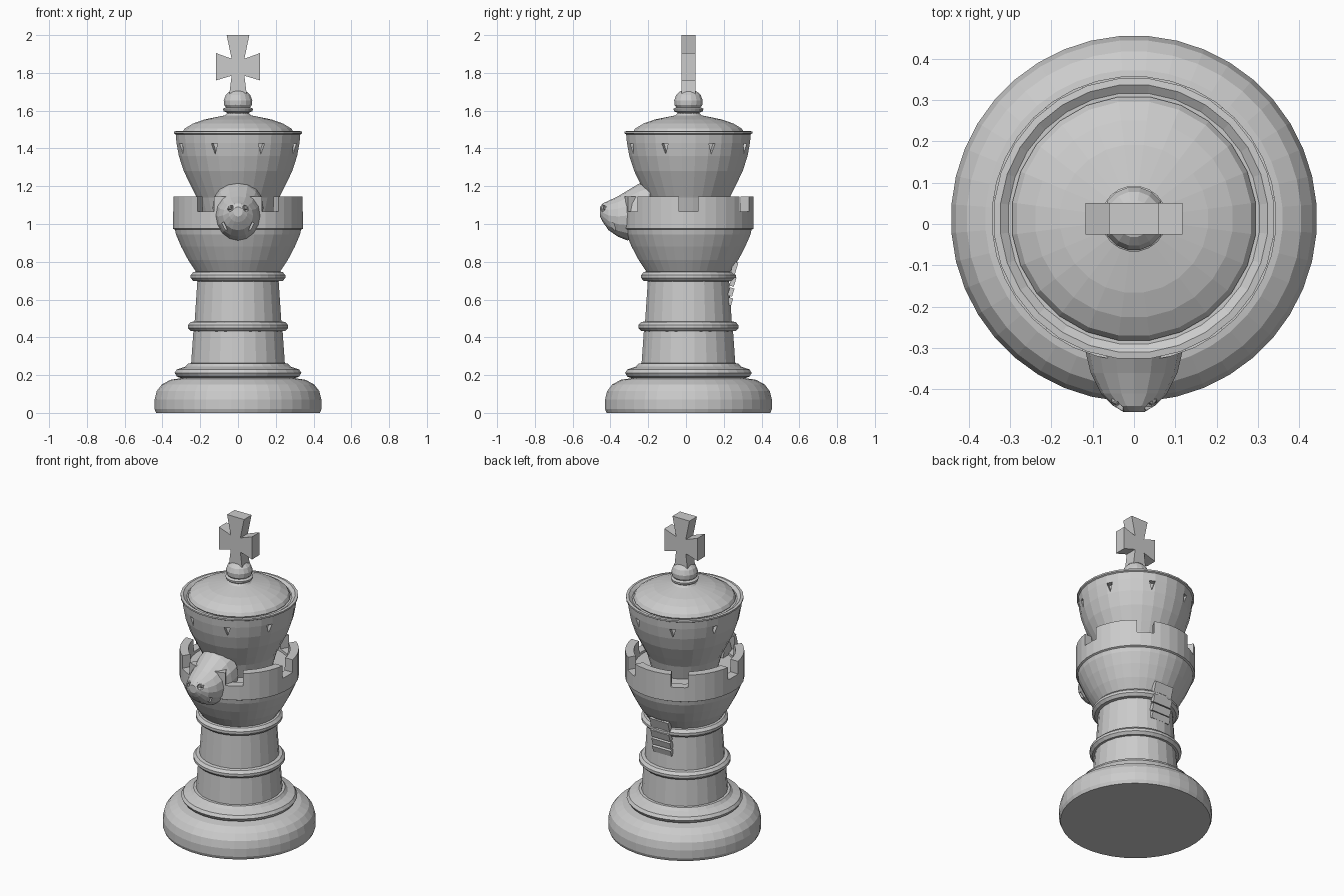
import bpy, bmesh, math
from mathutils import Matrix, Vector

if "Cube" in bpy.data.objects:
    bpy.data.objects.remove(bpy.data.objects["Cube"])

CY = 0.013  # y of the turning axis
AXIS = Matrix.Translation((0, CY, 0))

stone = bpy.data.materials.new("grey_stone")
stone.use_nodes = True
GREY = (0.6, 0.6, 0.6, 1)
stone.diffuse_color = GREY
stone.node_tree.nodes["Principled BSDF"].inputs["Base Color"].default_value = GREY


def finish(name, bm):
    bmesh.ops.recalc_face_normals(bm, faces=bm.faces)
    mesh = bpy.data.meshes.new(name)
    bm.to_mesh(mesh)
    bm.free()
    mesh.materials.append(stone)
    obj = bpy.data.objects.new(name, mesh)
    bpy.context.collection.objects.link(obj)
    return obj


def loft(name, rings):
    """Skin a list of rings of points and cap both ends."""
    bm = bmesh.new()
    loops = [[bm.verts.new(p) for p in ring] for ring in rings]
    n = len(loops[0])
    for a, b in zip(loops, loops[1:]):
        for i in range(n):
            j = (i + 1) % n
            bm.faces.new((a[i], a[j], b[j], b[i]))
    bm.faces.new(loops[0])
    bm.faces.new(loops[-1])
    return finish(name, bm)


def lathe(name, profile, sides):
    angles = [math.tau * (i + 0.5) / sides for i in range(sides)]
    return loft(name, [[(r * math.cos(a), CY + r * math.sin(a), z) for a in angles]
                       for r, z in profile])


def add_box(bm, size, matrix):
    bmesh.ops.create_cube(bm, size=1, matrix=matrix @ Matrix.Diagonal((*size, 1)))


def cut(obj, bm):
    """Subtract the cutter geometry and bake the result."""
    cutter = finish("cutter", bm)
    cutter.hide_render = True
    mod = obj.modifiers.new("cut", 'BOOLEAN')
    mod.object = cutter
    mod.solver = 'EXACT'
    mod.use_self = True
    graph = bpy.context.evaluated_depsgraph_get()
    obj.data = bpy.data.meshes.new_from_object(obj.evaluated_get(graph))
    obj.modifiers.clear()
    bpy.data.objects.remove(cutter)


# Base and shaft with its rings
lathe("base", [(0.435, 0), (0.443, 0.02), (0.443, 0.07), (0.432, 0.115),
               (0.405, 0.15), (0.36, 0.175), (0.28, 0.187)], 40)
lathe("base_ring", [(0.29, 0.18), (0.325, 0.192), (0.337, 0.212), (0.325, 0.23),
                    (0.28, 0.245), (0.265, 0.262), (0.22, 0.265)], 32)
lathe("shaft", [(0.256, 0.18), (0.237, 0.45), (0.233, 0.46), (0.213, 0.76)], 24)
for name, r, z in (("middle_ring", 0.266, 0.457), ("upper_ring", 0.252, 0.722)):
    lathe(name, [(r - 0.05, z - 0.026), (r - 0.015, z - 0.024), (r, z - 0.008),
                 (r, z + 0.008), (r - 0.015, z + 0.024), (r - 0.05, z + 0.03)], 32)

# Tower cup with a battlement wall
tower = lathe("tower_cup", [(0.2, 0.735), (0.225, 0.75), (0.265, 0.81), (0.302, 0.88),
                            (0.33, 0.945), (0.335, 0.97), (0.345, 0.975), (0.345, 1.145),
                            (0.295, 1.145), (0.29, 1.05), (0.15, 1.05)], 36)
bm = bmesh.new()
for k in range(6):
    add_box(bm, (0.15, 0.1, 0.2), AXIS @ Matrix.Rotation(k * math.tau / 6, 4, 'Z')
            @ Matrix.Translation((0.32, 0, 1.165)))
cut(tower, bm)

# Crown bowl with small wedge nicks under the rim
crown = lathe("crown_bowl", [(0.19, 1.03), (0.22, 1.14), (0.25, 1.2), (0.289, 1.28),
                             (0.315, 1.36), (0.328, 1.43), (0.332, 1.475), (0.341, 1.48),
                             (0.341, 1.49), (0.325, 1.492), (0.305, 1.478),
                             (0.2, 1.478)], 28)
bm = bmesh.new()
for k in range(8):
    turn = AXIS @ Matrix.Rotation((k + 0.5) * math.tau / 8, 4, 'Z')
    ends = [[bm.verts.new(turn @ Vector((x, y, z)))
             for y, z in ((-0.018, 1.425), (0.018, 1.425), (0, 1.37))]
            for x in (0.295, 0.4)]
    bm.faces.new(ends[0])
    bm.faces.new(ends[1])
    for i in range(3):
        j = (i + 1) % 3
        bm.faces.new((ends[0][i], ends[0][j], ends[1][j], ends[1][i]))
cut(crown, bm)

# Domed lid and finial
lathe("crown_lid", [(0.28, 1.465), (0.297, 1.485), (0.285, 1.505), (0.24, 1.532),
                    (0.18, 1.553), (0.11, 1.567), (0.07, 1.575), (0.055, 1.59)], 24)
lathe("finial_collar", [(0.055, 1.57), (0.06, 1.59), (0.078, 1.597), (0.08, 1.61),
                        (0.065, 1.618)], 20)
lathe("finial_ball", [(0.06, 1.61), (0.075, 1.63), (0.077, 1.655), (0.066, 1.683),
                      (0.045, 1.702), (0.015, 1.71)], 16)

# Flared cross on top
half = [(0.047, 1.68), (0.034, 1.785), (0.117, 1.76), (0.117, 1.905), (0.034, 1.875),
        (0.06, 2.0)]
outline = half + [(-x, z) for x, z in reversed(half)]
loft("cross", [[(x, y, z) for x, z in outline] for y in (CY - 0.038, CY + 0.038)])

# Animal head poking out of the front: y, centre height, half width, half height
sections = [(-0.19, 1.085, 0.135, 0.15), (-0.25, 1.07, 0.132, 0.143),
            (-0.31, 1.045, 0.117, 0.132), (-0.36, 1.04, 0.105, 0.107),
            (-0.41, 1.045, 0.08, 0.078), (-0.44, 1.06, 0.05, 0.05),
            (-0.455, 1.065, 0.025, 0.025)]
turns = [math.tau * i / 16 for i in range(16)]
head = loft("animal_head", [[(w * math.cos(a), y, zc + h * math.sin(a)) for a in turns]
                            for y, zc, w, h in sections])
bm = bmesh.new()
for side in (-1, 1):
    bmesh.ops.create_icosphere(bm, subdivisions=1, radius=0.022,
                               matrix=Matrix.Translation((side * 0.043, -0.442, 1.085)))
    add_box(bm, (0.012, 0.05, 0.05), Matrix.Translation((side * 0.07, -0.4, 0.985))
            @ Matrix.Rotation(side * 0.4, 4, 'Y'))
cut(head, bm)

# Nostril lumps inside the dents
bm = bmesh.new()
for side in (-1, 1):
    bmesh.ops.create_icosphere(bm, subdivisions=1, radius=0.014,
                               matrix=Matrix.Translation((side * 0.043, -0.425, 1.085)))
finish("nostrils", bm)

# Tilted slats climbing the back of the shaft
bm = bmesh.new()
for y, z, height in ((0.232, 0.59, 0.04), (0.238, 0.64, 0.045),
                     (0.248, 0.695, 0.05), (0.255, 0.765, 0.07)):
    add_box(bm, (0.13, 0.025, height), Matrix.Translation((0, y, z))
            @ Matrix.Rotation(-0.3, 4, 'X'))
finish("back_slats", bm)
